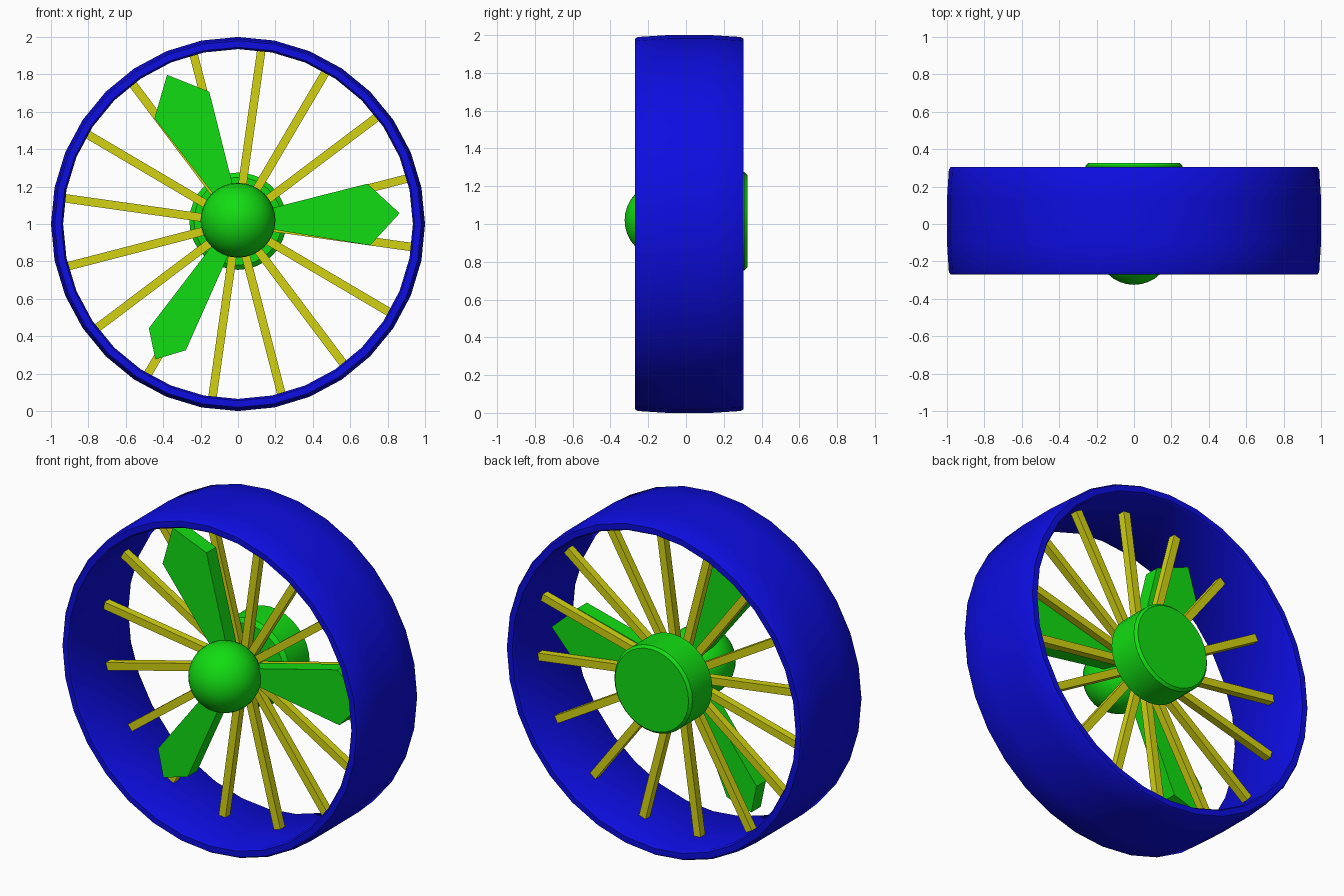
import bpy, bmesh, math
from mathutils import Matrix, Vector

cube = bpy.data.objects.get("Cube")
if cube:
    bpy.data.objects.remove(cube, do_unlink=True)

HUB_Z = 1.015


def material(name, rgb):
    m = bpy.data.materials.new(name)
    m.use_nodes = True
    m.diffuse_color = (*rgb, 1)
    m.node_tree.nodes["Principled BSDF"].inputs["Base Color"].default_value = (*rgb, 1)
    return m


BLUE = material("blue", (0.004, 0.004, 0.75))
GREEN = material("green", (0.006, 0.72, 0.006))
YELLOW = material("yellow", (0.65, 0.65, 0.006))


def finish(bm, name, mat, smooth=True):
    bmesh.ops.recalc_face_normals(bm, faces=bm.faces)
    mesh = bpy.data.meshes.new(name)
    bm.to_mesh(mesh)
    bm.free()
    mesh.materials.append(mat)
    ob = bpy.data.objects.new(name, mesh)
    bpy.context.collection.objects.link(ob)
    if smooth:
        bpy.ops.object.select_all(action="DESELECT")
        ob.select_set(True)
        bpy.context.view_layer.objects.active = ob
        bpy.ops.object.shade_smooth_by_angle(angle=math.radians(35))
    return ob


def lathe(name, profile, z, mat, sides, closed=False):
    """Spin (radius, y) points around the y axis."""
    bm = bmesh.new()
    verts = [bm.verts.new((r, y, 0)) for r, y in profile]
    pairs = list(zip(verts, verts[1:]))
    if closed:
        pairs.append((verts[-1], verts[0]))
    edges = [bm.edges.new(p) for p in pairs]
    bmesh.ops.spin(bm, geom=verts + edges, axis=(0, 1, 0), cent=(0, 0, 0),
                   angle=math.tau, steps=sides)
    bmesh.ops.remove_doubles(bm, verts=bm.verts, dist=0.0005)
    bmesh.ops.translate(bm, verts=bm.verts, vec=(0, 0, z))
    return finish(bm, name, mat)


# Outer rim: a slightly crowned band with bevelled edges
lathe("rim", [(0.945, -0.27), (0.98, -0.27), (0.99, -0.255), (1.0, -0.1),
              (1.0, 0.135), (0.99, 0.29), (0.98, 0.305), (0.945, 0.305),
              (0.935, 0.29), (0.935, -0.255)], 1.0, BLUE, 32, closed=True)

# Rear hub drum and the shaft that joins it to the nose
lathe("rear_hub", [(0, 0.1), (0.235, 0.1), (0.26, 0.12), (0.26, 0.31),
                   (0.245, 0.325), (0, 0.325)], HUB_Z, GREEN, 32)
lathe("shaft", [(0, -0.1), (0.12, -0.1), (0.12, 0.15), (0, 0.15)], HUB_Z, GREEN, 24)

# Round nose
bm = bmesh.new()
bmesh.ops.create_uvsphere(bm, u_segments=32, v_segments=16, radius=0.2)
bmesh.ops.rotate(bm, verts=bm.verts, matrix=Matrix.Rotation(math.pi / 2, 3, "X"))
bmesh.ops.translate(bm, verts=bm.verts, vec=(0, -0.125, 1.02))
finish(bm, "nose", GREEN)

# Spokes: square bars from the shaft to the rim
for i in range(16):
    bm = bmesh.new()
    bmesh.ops.create_cube(bm, size=1)
    bmesh.ops.scale(bm, verts=bm.verts, vec=(0.87, 0.045, 0.045))
    bmesh.ops.translate(bm, verts=bm.verts, vec=(0.515, 0.065, 0))
    turn = Matrix.Rotation(-math.radians(82 + 22.5 * i), 3, "Y")
    bmesh.ops.rotate(bm, verts=bm.verts, matrix=turn)
    bmesh.ops.translate(bm, verts=bm.verts, vec=(-0.005, 0, 1.008))
    finish(bm, f"spoke_{i + 1}", YELLOW, smooth=False)


# Propeller blades: thick plates widening to a pointed end
def blade(name, angle, shoulder, half_width, front):
    outline = [(0.1, 0.04), (shoulder, half_width), (0.865, 0),
               (shoulder, -half_width), (0.1, -0.04)]
    bm = bmesh.new()
    face = bm.faces.new([bm.verts.new((x, front, z)) for x, z in outline])
    out = bmesh.ops.extrude_face_region(bm, geom=[face])["geom"]
    moved = [v for v in out if isinstance(v, bmesh.types.BMVert)]
    bmesh.ops.translate(bm, verts=moved, vec=Vector((0, 0.09, 0)))
    turn = Matrix.Rotation(-math.radians(angle), 3, "Y")
    bmesh.ops.rotate(bm, verts=bm.verts, matrix=turn)
    bmesh.ops.translate(bm, verts=bm.verts, vec=(0, 0, 1.02))
    finish(bm, name, GREEN, smooth=False)


blade("left_blade", 2.5, 0.7, 0.165, -0.045)
blade("upper_blade", 116, 0.685, 0.163, -0.08)
blade("lower_blade", 239.3, 0.74, 0.115, -0.08)
